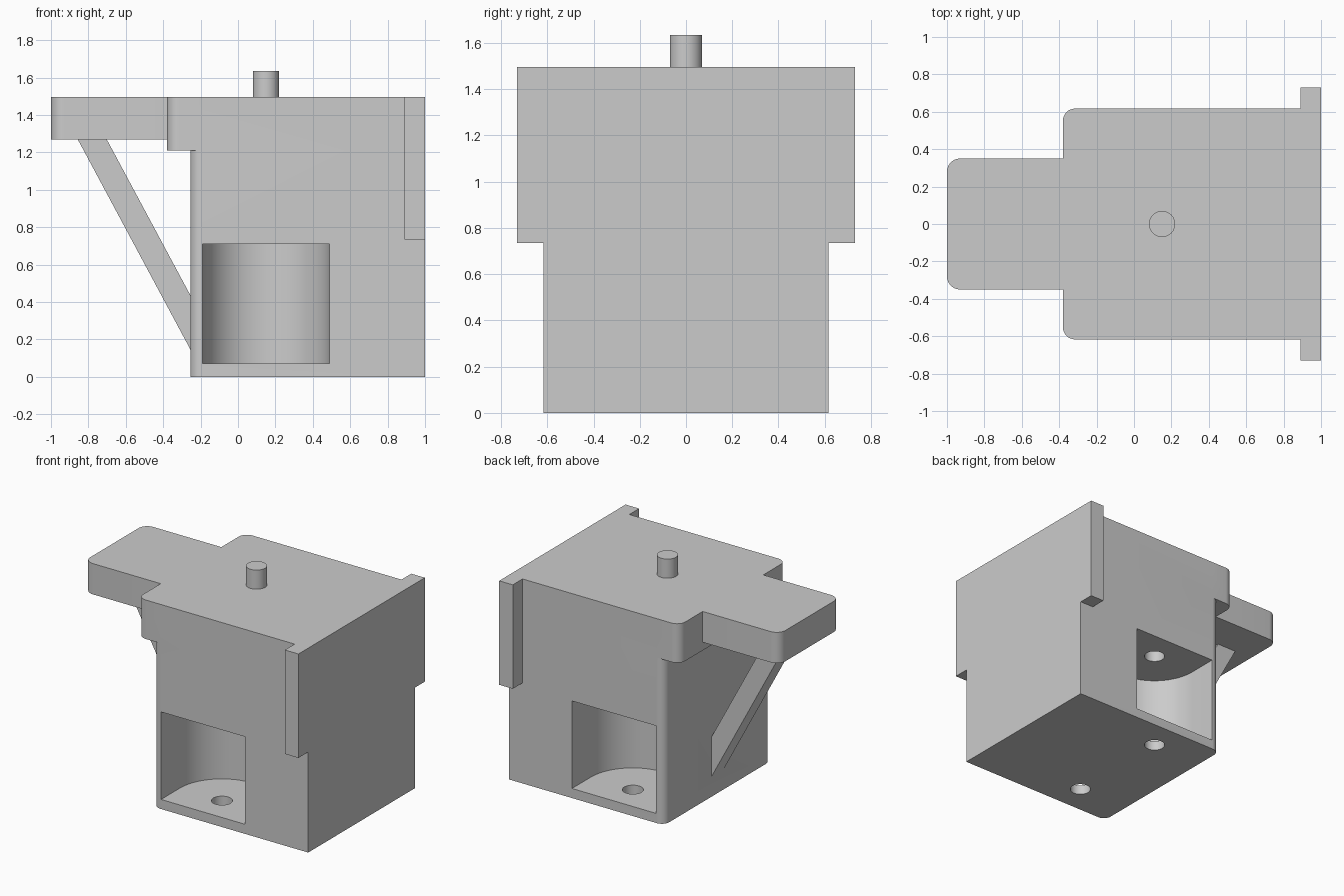
import bpy, math

if "Cube" in bpy.data.objects:
    bpy.data.objects.remove(bpy.data.objects["Cube"], do_unlink=True)

grey = bpy.data.materials.new("plain grey")
grey.use_nodes = True
grey.diffuse_color = (0.6, 0.6, 0.6, 1)
grey.node_tree.nodes["Principled BSDF"].inputs["Base Color"].default_value = (0.6, 0.6, 0.6, 1)


def prism(name, outline, offset):
    """Solid swept from a 3D outline along an offset vector."""
    n = len(outline)
    verts = list(outline) + [tuple(a + b for a, b in zip(p, offset)) for p in outline]
    faces = [tuple(reversed(range(n))), tuple(range(n, 2 * n))]
    faces += [(i, (i + 1) % n, n + (i + 1) % n, n + i) for i in range(n)]
    mesh = bpy.data.meshes.new(name)
    mesh.from_pydata(verts, [], faces)
    mesh.materials.append(grey)
    obj = bpy.data.objects.new(name, mesh)
    bpy.context.collection.objects.link(obj)
    return obj


def arc(cx, cy, r, start, end, steps):
    angles = [math.radians(start + (end - start) * i / steps) for i in range(steps + 1)]
    return [(cx + r * math.cos(a), cy + r * math.sin(a)) for a in angles]


def upright(name, outline, z0, z1):
    return prism(name, [(x, y, z0) for x, y in outline], (0, 0, z1 - z0))


def block(name, x0, x1, half, z0, z1, r=0.0):
    """Slab symmetric in y, with the two -x corners rounded."""
    left = [(x0, half), (x0, -half)]
    if r:
        left = arc(x0 + r, half - r, r, 90, 180, 8) + arc(x0 + r, r - half, r, 180, 270, 8)
    return upright(name, left + [(x1, -half), (x1, half)], z0, z1)


def disc(name, x, y, r, z0, z1):
    return upright(name, arc(x, y, r, 0, 360, 48)[:-1], z0, z1)


def combine(target, other, operation):
    mod = target.modifiers.new(operation, 'BOOLEAN')
    mod.operation, mod.solver, mod.object = operation, 'EXACT', other
    with bpy.context.temp_override(object=target, active_object=target):
        bpy.ops.object.modifier_apply(modifier=mod.name)
    bpy.data.objects.remove(other, do_unlink=True)


# Main housing with overhanging lip, handle tab and end flange
housing = block("housing", -0.255, 1, 0.617, 0, 1.495, 0.06)
combine(housing, block("lip", -0.38, 0.8, 0.617, 1.21, 1.495, 0.065), 'UNION')
combine(housing, block("tab", -1, -0.2, 0.35, 1.27, 1.495, 0.07), 'UNION')
combine(housing, block("flange", 0.89, 1, 0.73, 0.735, 1.495), 'UNION')

# Diagonal brace under the tab
brace_side = [(-0.90, 1.35), (-0.23, 0.10), (-0.23, 0.39), (-0.745, 1.35)]
combine(housing, prism("brace", [(x, 0.07, z) for x, z in brace_side], (0, -0.14, 0)), 'UNION')

# Pin on the top
combine(housing, disc("pin", 0.15, 0, 0.07, 1.4, 1.635), 'UNION')

# Round-backed pocket and axle hole on each side
for s in (1, -1):
    bow = arc(0.15, 0.4 * s, 0.34, 180 * (s > 0), 180 * (s > 0) + 180, 40)
    mouth = [(bow[-1][0], 0.8 * s), (bow[0][0], 0.8 * s)]
    combine(housing, upright("pocket", bow + mouth, 0.07, 0.71), 'DIFFERENCE')
    combine(housing, disc("axle_hole", 0.15, 0.4 * s, 0.07, -0.1, 0.85), 'DIFFERENCE')

bpy.ops.object.select_all(action='DESELECT')
housing.select_set(True)
bpy.context.view_layer.objects.active = housing
bpy.ops.object.shade_smooth_by_angle(angle=math.radians(30))
